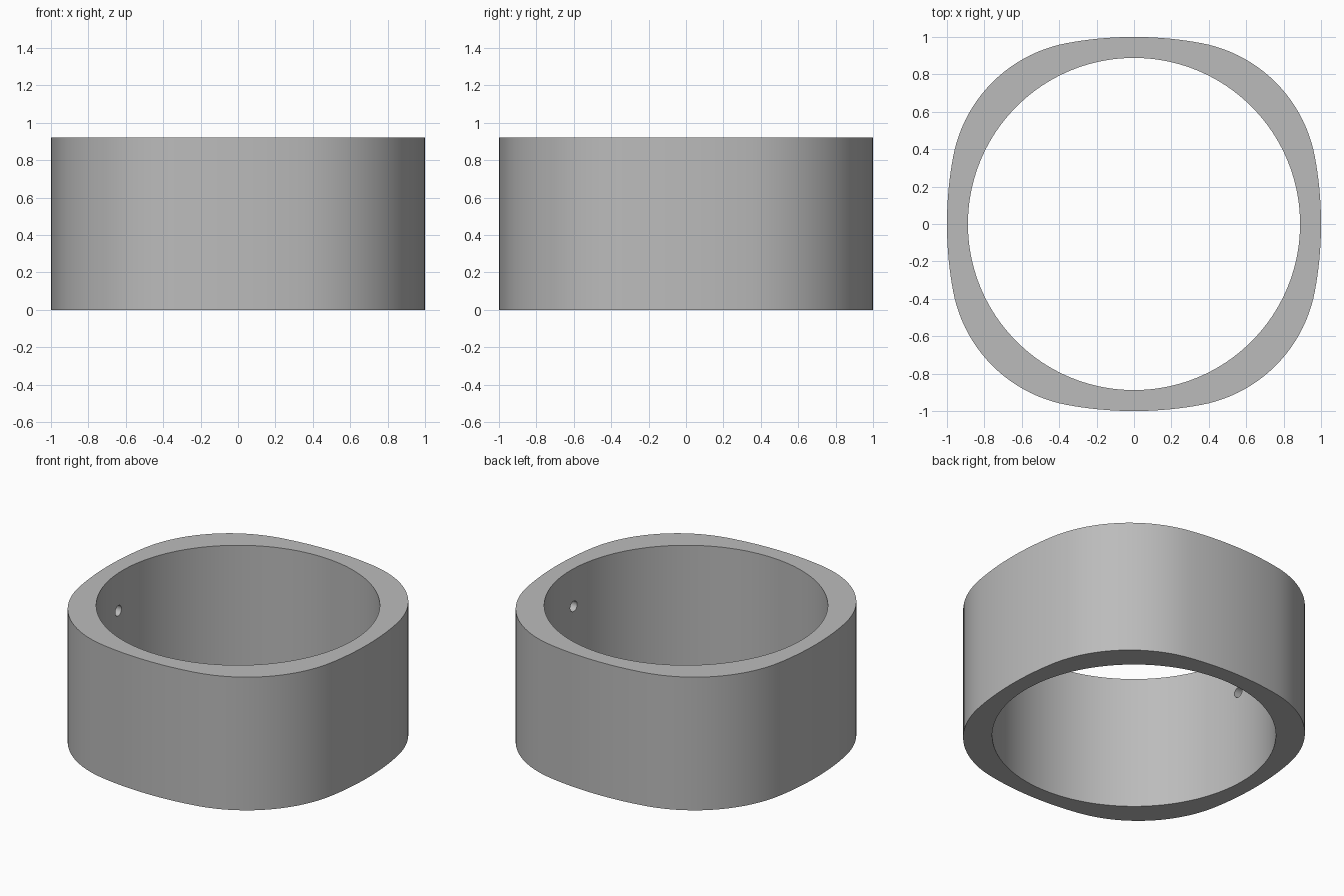
import bpy, bmesh, math
from mathutils import Vector

if "Cube" in bpy.data.objects:
    bpy.data.objects.remove(bpy.data.objects["Cube"])

HEIGHT, BORE = 0.92, 0.888
SIDE_R, CORNER_R, CORNER_C = 1.98, 0.76, 0.22
SEGMENTS = 160

grey = bpy.data.materials.new("plain_grey")
grey.diffuse_color = (0.5, 0.5, 0.5, 1)
grey.use_nodes = True
grey.node_tree.nodes["Principled BSDF"].inputs["Base Color"].default_value = grey.diffuse_color


def outer_radius(angle):
    """Distance to the rounded-square outline: four shallow arcs joined by corner arcs."""
    a = angle % (math.pi / 2)
    a = min(a, math.pi / 2 - a)
    ray = Vector((math.cos(a), math.sin(a)))
    if a < math.radians(20.3):
        centre, radius = Vector((1 - SIDE_R, 0)), SIDE_R
    else:
        centre, radius = Vector((CORNER_C, CORNER_C)), CORNER_R
    along = ray.dot(centre)
    return along + math.sqrt(along ** 2 - centre.length_squared + radius ** 2)


# Ring body: four loops (outer bottom, outer top, inner top, inner bottom) joined by quads
bm = bmesh.new()
loops = []
for inner, z in ((False, 0), (False, HEIGHT), (True, HEIGHT), (True, 0)):
    loop = []
    for i in range(SEGMENTS):
        a = math.tau * i / SEGMENTS
        r = BORE if inner else outer_radius(a)
        loop.append(bm.verts.new((r * math.cos(a), r * math.sin(a), z)))
    loops.append(loop)
for k in range(4):
    low, high = loops[k], loops[(k + 1) % 4]
    for i in range(SEGMENTS):
        j = (i + 1) % SEGMENTS
        bm.faces.new((low[i], low[j], high[j], high[i]))
bmesh.ops.recalc_face_normals(bm, faces=bm.faces)
mesh = bpy.data.meshes.new("ring_body")
bm.to_mesh(mesh)
bm.free()
mesh.materials.append(grey)
ring = bpy.data.objects.new("ring_body", mesh)
bpy.context.collection.objects.link(ring)
bpy.context.view_layer.objects.active = ring

# Two small blind holes drilled outward from the bore
for side in (-1, 1):
    bpy.ops.mesh.primitive_cylinder_add(
        vertices=24, radius=0.036, depth=0.2,
        location=(side * 0.86, -0.04, 0.66), rotation=(0, math.pi / 2, 0))
    cutter = bpy.context.object
    cutter.name = "hole_cutter"
    cutter.hide_render = True
    cutter.data.materials.append(grey)
    bpy.context.view_layer.objects.active = ring
    mod = ring.modifiers.new("hole", 'BOOLEAN')
    mod.operation, mod.solver, mod.object = 'DIFFERENCE', 'EXACT', cutter
    bpy.ops.object.modifier_apply(modifier=mod.name)
    bpy.data.objects.remove(cutter)

# Smooth walls with crisp rims
bpy.ops.object.select_all(action='DESELECT')
ring.select_set(True)
bpy.context.view_layer.objects.active = ring
bpy.ops.object.shade_smooth_by_angle(angle=math.radians(30))
